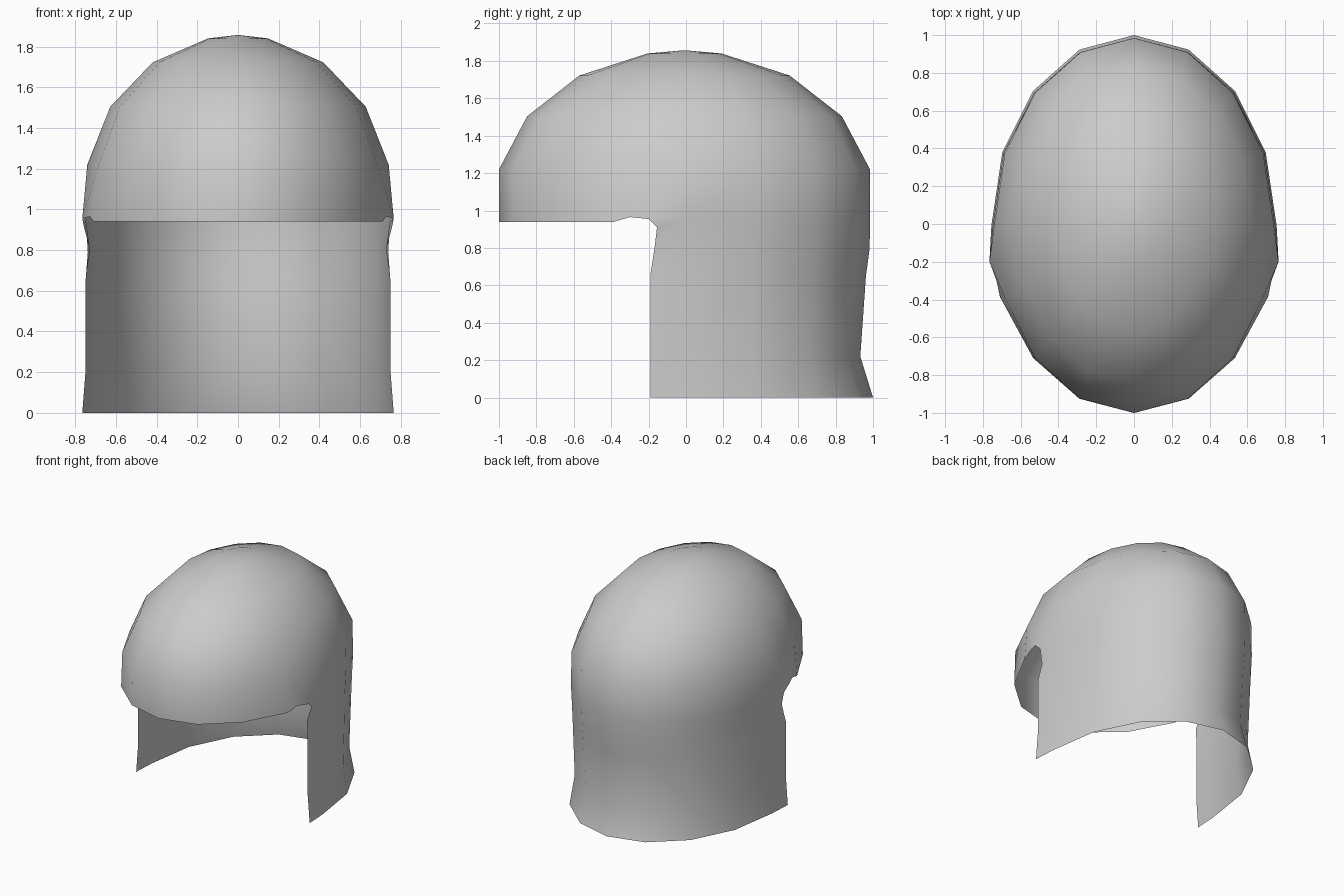
import bpy, bmesh, math

if "Cube" in bpy.data.objects:
    bpy.data.objects.remove(bpy.data.objects["Cube"])

RX, RY, CY = 0.755, 1.012, -0.008   # dome radii and centre offset
STEP = math.radians(22.5)

bm = bmesh.new()


def ring(z, rx, ry, count):
    """Half-ring of vertices from the back centre (+y) round the right side."""
    return [bm.verts.new((rx * math.sin(i * STEP), CY + ry * math.cos(i * STEP), z))
            for i in range(count)]


def bridge(a, b):
    for i in range(min(len(a), len(b)) - 1):
        bm.faces.new((a[i], a[i + 1], b[i + 1], b[i]))


# Dome: four rings closed by a fan at the crown
crown = bm.verts.new((0, CY, 1.857))
dome = []
for k in range(4):
    t = math.radians(11.25 + 22.5 * k)
    dome.append(ring(1.065 + 0.79 * math.cos(t), RX * math.sin(t), RY * math.sin(t), 9))
for i in range(8):
    bm.faces.new((crown, dome[0][i], dome[0][i + 1]))
for a, b in zip(dome, dome[1:]):
    bridge(a, b)
rim = dome[-1]

# Neck guard: z, x radius, y radius, then front edge x and y
rows = [(0.95, 0.748, 0.993, 0.756, -0.155, 0.91),
        (0.79, 0.738, 0.989, 0.727, -0.168, 0.80),
        (0.65, 0.742, 0.970, 0.748, -0.19, 0.66),
        (0.22, 0.738, 0.940, 0.748, -0.19, 0.22),
        (0.00, 0.755, 1.008, 0.765, -0.19, 0.00)]
guard = []
for z, rx, ry, ex, ey, ez in rows:
    guard.append(ring(z, rx, ry, 5) + [bm.verts.new((ex, ey, ez))])
bridge(rim[:5], guard[0][:5])
for a, b in zip(guard, guard[1:]):
    bridge(a, b)

# Brow: front band below the dome
brow = [bm.verts.new((0.71, -0.385, 0.94))]
for i in range(6, 9):
    brow.append(bm.verts.new((RX * math.sin(i * STEP), rim[i].co.y, 0.94)))
brow[-1].co.x = 0
bridge(rim[5:], brow)

# Rounded notch joining the brow to the neck guard
n1 = bm.verts.new((0.765, -0.2, 0.955))
n2 = bm.verts.new((0.728, -0.3, 0.965))
for f in ((rim[5], brow[0], n2), (rim[5], n2, n1), (rim[4], rim[5], n1),
          (rim[4], n1, guard[0][4]), (guard[0][4], n1, guard[0][5])):
    bm.faces.new(f)

bmesh.ops.recalc_face_normals(bm, faces=bm.faces)
if sum(f.normal.dot(f.calc_center_median()) for f in bm.faces if f in crown.link_faces) < 0:
    bmesh.ops.reverse_faces(bm, faces=bm.faces)
for f in bm.faces:
    f.smooth = True
mesh = bpy.data.meshes.new("helmet_shell")
bm.to_mesh(mesh)
bm.free()
helmet = bpy.data.objects.new("helmet_shell", mesh)
bpy.context.collection.objects.link(helmet)

# Left half
mirror = helmet.modifiers.new("left_half", 'MIRROR')
mirror.use_axis[0] = True
mirror.merge_threshold = 0.001
